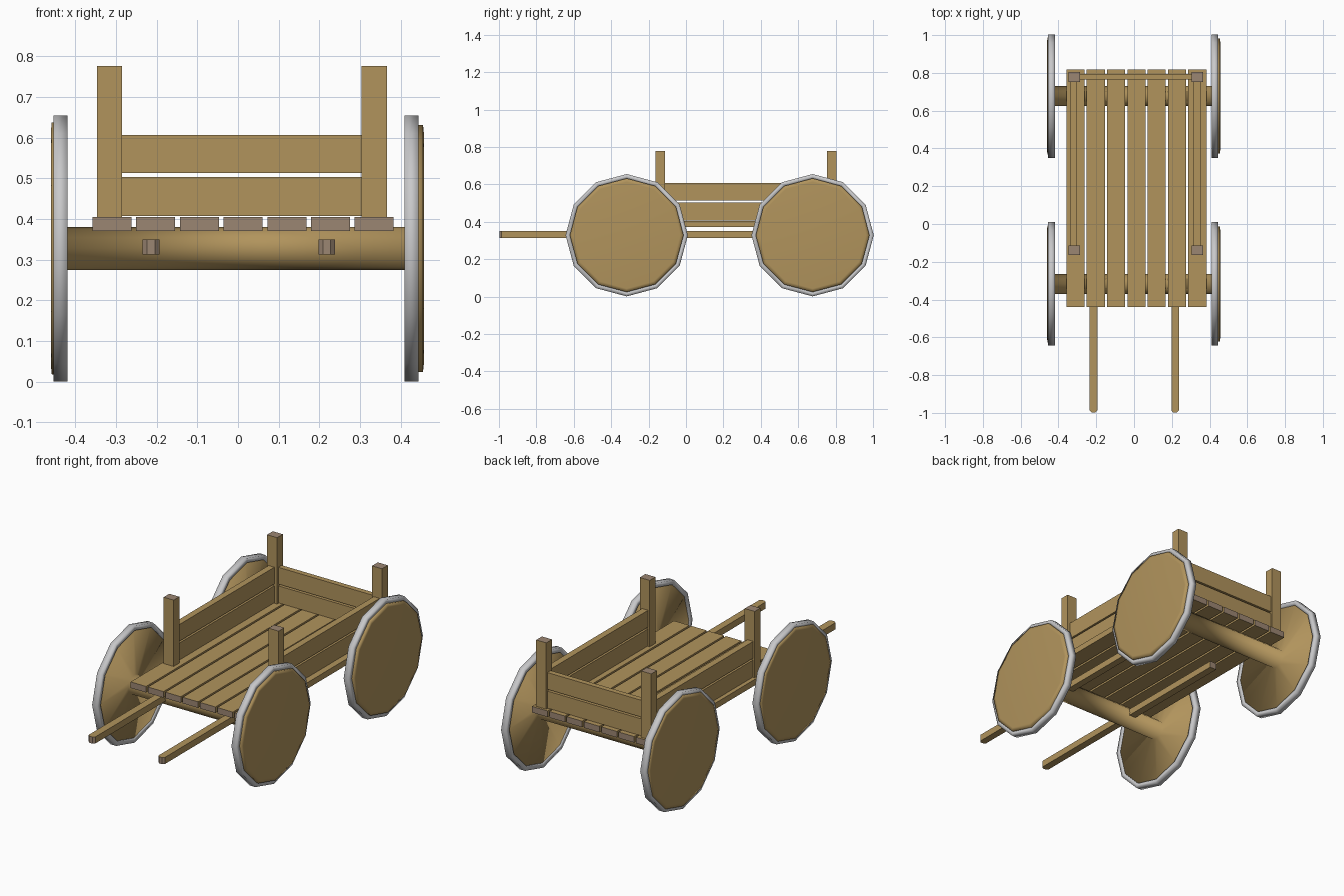
import bpy, bmesh, math
from mathutils import Vector

if "Cube" in bpy.data.objects:
    bpy.data.objects.remove(bpy.data.objects["Cube"])


def material(name, rgb):
    m = bpy.data.materials.new(name)
    m.diffuse_color = (*rgb, 1)
    m.use_nodes = True
    m.node_tree.nodes["Principled BSDF"].inputs["Base Color"].default_value = m.diffuse_color
    return m


WOOD = material("wood", (0.44, 0.295, 0.108))
END = material("end_grain", (0.33, 0.24, 0.17))
METAL = material("metal", (0.58, 0.58, 0.59))


def finish(bm, name, mats, smooth=False):
    bmesh.ops.recalc_face_normals(bm, faces=bm.faces)
    for f in bm.faces:
        f.smooth = smooth
    me = bpy.data.meshes.new(name)
    bm.to_mesh(me)
    bm.free()
    for m in mats:
        me.materials.append(m)
    ob = bpy.data.objects.new(name, me)
    bpy.context.collection.objects.link(ob)
    return ob


def timber(name, x, y, z, grain, taper=0):
    """Box from (min, max) ranges; faces across the grain axis show end grain."""
    bm = bmesh.new()
    bmesh.ops.create_cube(bm, size=1)
    for v in bm.verts:
        v.co = Vector([(a + b) / 2 + c * (b - a) for (a, b), c in zip((x, y, z), v.co)])
    if taper:  # chamfer the upright edges of the front tip
        edges = [e for e in bm.edges if all(v.co.y < y[0] + 1e-4 for v in e.verts)
                 and abs(e.verts[0].co.z - e.verts[1].co.z) > 1e-3]
        bmesh.ops.bevel(bm, geom=edges, offset=taper, segments=1, affect='EDGES')
    bm.normal_update()
    for f in bm.faces:
        f.material_index = int(abs(f.normal[grain]) > 0.3)
    return finish(bm, name, [WOOD, END])


def lathe(name, profile, yc, zc, mat, closed=False, n=12):
    """Revolve (x, radius) points about an axis parallel to x, corner on top."""
    bm = bmesh.new()
    rings = []
    for px, r in profile:
        if r == 0:
            rings.append([bm.verts.new((px, yc, zc))] * n)
        else:
            rings.append([bm.verts.new((px, yc + r * math.sin(i * math.tau / n),
                                        zc + r * math.cos(i * math.tau / n))) for i in range(n)])
    pairs = list(zip(rings, rings[1:])) + ([(rings[-1], rings[0])] if closed else [])
    for a, b in pairs:
        for i in range(n):
            j = (i + 1) % n
            vs = list(dict.fromkeys([a[i], a[j], b[j], b[i]]))
            bm.faces.new(vs)
    return finish(bm, name, [mat], smooth=True)


# axles with solid wheel discs, and metal tyres
ZC = 0.328
for side, yc in (("front", -0.317), ("rear", 0.677)):
    lathe(side + "_axle_and_discs",
          [(-0.46, 0), (-0.46, 0.29), (-0.458, 0.31), (-0.425, 0.31), (-0.422, 0.053),
           (0.413, 0.053), (0.416, 0.304), (0.455, 0.304), (0.457, 0.285), (0.457, 0)],
          yc, ZC, WOOD)
    for label, x0, x1 in (("left", -0.454, -0.419), ("right", 0.410, 0.444)):
        lathe(f"{side}_{label}_tyre",
              [(x0, 0.302), (x0, 0.327), (x1, 0.327), (x1, 0.302)], yc, ZC, METAL, closed=True)

# floor planks
for i in range(7):
    cx = 0.0125 + (i - 3) * 0.1075
    timber(f"floor_plank_{i + 1}", (cx - 0.048, cx + 0.048), (-0.44, 0.817), (0.371, 0.405), 1)

# corner posts
for label, px in (("left", (-0.347, -0.285)), ("right", (0.304, 0.366))):
    for side, py in (("front", (-0.163, -0.113)), ("rear", (0.753, 0.804))):
        timber(f"{side}_{label}_post", px, py, (0.40, 0.777), 2)

# side boards and rear boards, two rows
for row, z in (("lower", (0.408, 0.503)), ("upper", (0.513, 0.607))):
    for label, x in (("left", (-0.338, -0.302)), ("right", (0.314, 0.351))):
        timber(f"{row}_{label}_board", x, (-0.115, 0.755), z, 1)
    timber(f"{row}_rear_board", (-0.287, 0.306), (0.764, 0.794), z, 0)

# handles running under the floor
for label, x in (("left", (-0.235, -0.193)), ("right", (0.198, 0.238))):
    timber(label + "_handle", x, (-0.998, 0.40), (0.313, 0.35), 1, taper=0.011)
